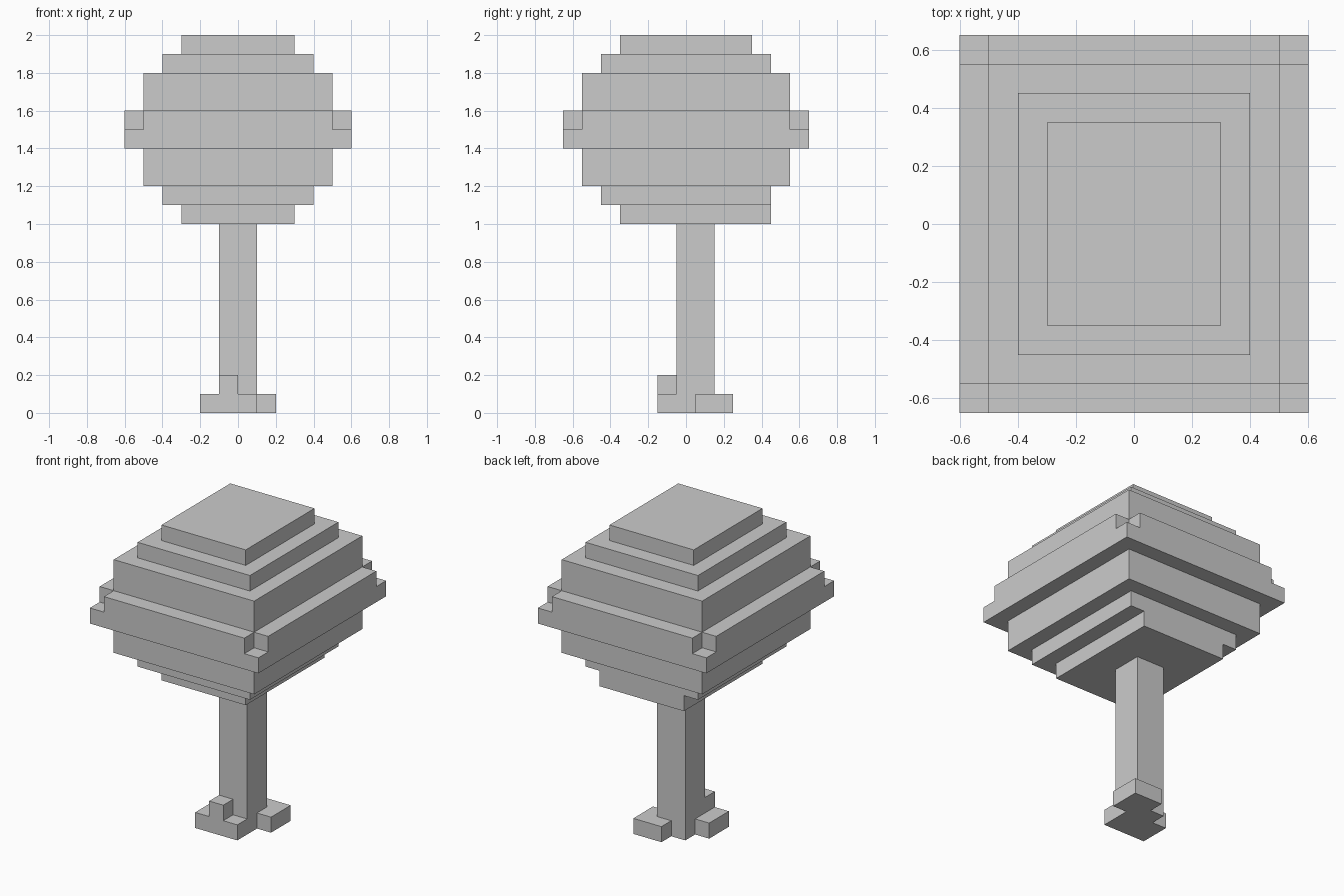
import bpy, bmesh

if "Cube" in bpy.data.objects:
    bpy.data.objects.remove(bpy.data.objects["Cube"])

def make_object(name, bm):
    bmesh.ops.recalc_face_normals(bm, faces=bm.faces)
    mesh = bpy.data.meshes.new(name)
    bm.to_mesh(mesh)
    bm.free()
    obj = bpy.data.objects.new(name, mesh)
    bpy.context.collection.objects.link(obj)
    return obj

def loft(name, rings):
    """Skin a stack of rectangles (x0, x1, y0, y1, z) and cap both ends."""
    bm = bmesh.new()
    loops = [[bm.verts.new(p) for p in
              ((x0, y0, z), (x1, y0, z), (x1, y1, z), (x0, y1, z))]
             for x0, x1, y0, y1, z in rings]
    for a, b in zip(loops, loops[1:]):
        for i in range(4):
            j = (i + 1) % 4
            bm.faces.new((a[i], a[j], b[j], b[i]))
    bm.faces.new(loops[0][::-1])
    bm.faces.new(loops[-1])
    return make_object(name, bm)

def box(name, x0, x1, y0, y1, z0, z1):
    return loft(name, [(x0, x1, y0, y1, z0), (x0, x1, y0, y1, z1)])

# Trunk
box("trunk", -0.1, 0.1, -0.05, 0.15, 0, 1.0)

# Roots wrapping two opposite corners of the trunk
box("front_root", -0.2, 0.1, -0.15, -0.05, 0, 0.1)
box("left_root", -0.2, -0.1, -0.05, 0.05, 0, 0.1)
box("root_knob", -0.1, 0.0, -0.15, -0.05, 0.1, 0.2)
box("back_root", 0.0, 0.2, 0.15, 0.25, 0, 0.1)
box("right_root", 0.1, 0.2, 0.05, 0.15, 0, 0.1)

# Lowest leaf layer, flush with the next one at the back
box("bottom_leaves", -0.3, 0.3, -0.35, 0.45, 1.0, 1.1)

# Stepped crown: (half width, bottom, top), depth is slightly larger
steps = [(0.4, 1.1, 1.2), (0.5, 1.2, 1.4), (0.6, 1.4, 1.5),
         (0.5, 1.5, 1.8), (0.4, 1.8, 1.9), (0.3, 1.9, 2.0)]
loft("crown", [(-w, w, -w - 0.05, w + 0.05, z)
               for w, low, high in steps for z in (low, high)])

# Upper rim strips, leaving the four corners open
for side, s in (("right", 1), ("left", -1)):
    x = sorted((s * 0.5, s * 0.6))
    box(side + "_rim", *x, -0.55, 0.55, 1.5, 1.6)
for side, s in (("back", 1), ("front", -1)):
    y = sorted((s * 0.55, s * 0.65))
    box(side + "_rim", -0.5, 0.5, *y, 1.5, 1.6)
